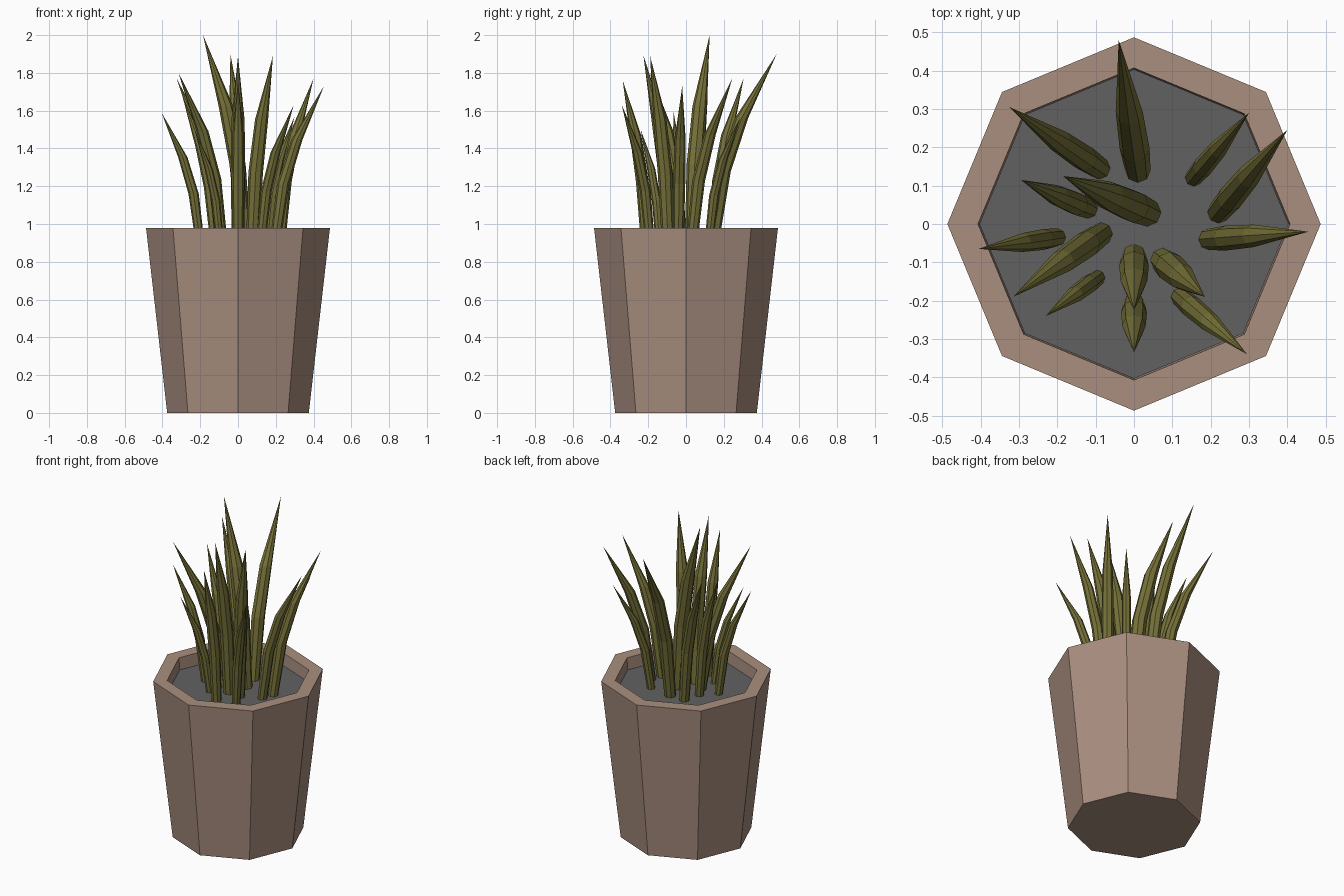
import bpy, bmesh, math
from mathutils import Vector

if "Cube" in bpy.data.objects:
    bpy.data.objects.remove(bpy.data.objects["Cube"])


def material(name, rgb):
    m = bpy.data.materials.new(name)
    m.diffuse_color = (*rgb, 1)
    m.use_nodes = True
    m.node_tree.nodes["Principled BSDF"].inputs["Base Color"].default_value = m.diffuse_color
    return m


clay = material("clay", (0.40, 0.275, 0.215))
soil_grey = material("soil_grey", (0.12, 0.12, 0.12))
leaf_green = material("leaf_green", (0.18, 0.165, 0.04))


def loft(name, rings, sides, mat, cap_end=True):
    """Join rings of (centre, radius); a zero radius closes to a point."""
    bm = bmesh.new()
    prev = None
    for centre, r in rings:
        if r == 0:
            cur = [bm.verts.new(centre)]
        else:
            cur = [bm.verts.new(Vector(centre) + Vector((r * math.cos(a), r * math.sin(a), 0)))
                   for a in (math.tau * i / sides for i in range(sides))]
        if prev is None:
            bm.faces.new(cur[::-1])
        else:
            for i in range(sides):
                j = (i + 1) % sides
                if len(cur) == 1:
                    bm.faces.new((prev[i], prev[j], cur[0]))
                else:
                    bm.faces.new((prev[i], prev[j], cur[j], cur[i]))
        prev = cur
    if cap_end and len(prev) > 1:
        bm.faces.new(prev)
    me = bpy.data.meshes.new(name)
    bm.to_mesh(me)
    bm.free()
    me.materials.append(mat)
    ob = bpy.data.objects.new(name, me)
    bpy.context.collection.objects.link(ob)
    return ob


# Octagonal tapered pot with a thick rim
SOIL_Z = 0.905
loft("pot", [((0, 0, 0), 0.375), ((0, 0, 0.98), 0.487),
             ((0, 0, 0.98), 0.407), ((0, 0, SOIL_Z - 0.02), 0.402)], 8, clay)

# Soil disc
loft("soil", [((0, 0, SOIL_Z - 0.015), 0.402), ((0, 0, SOIL_Z), 0.404)], 8, soil_grey)

# Leaves: base x, y, then tip x, y, z
leaves = [
    (0.01, 0.14, -0.04, 0.48, 1.90),
    (-0.09, 0.145, -0.325, 0.305, 1.77),
    (0.035, 0.03, -0.185, 0.125, 2.00),
    (-0.12, 0.04, -0.295, 0.115, 1.68),
    (0.155, 0.12, 0.30, 0.29, 1.57),
    (0.22, 0.03, 0.40, 0.245, 1.77),
    (0.195, -0.04, 0.455, -0.02, 1.73),
    (0.12, -0.19, 0.295, -0.34, 1.63),
    (0.075, -0.095, 0.185, -0.19, 1.89),
    (0.0, -0.085, 0.0, -0.225, 1.89),
    (0.0, -0.21, 0.0, -0.335, 1.76),
    (-0.095, -0.14, -0.23, -0.24, 1.50),
    (-0.085, -0.025, -0.315, -0.19, 1.80),
    (-0.20, -0.035, -0.405, -0.065, 1.59),
]
# height fraction, outward fraction, radius factor
profile = [(0, 0, 0.85), (0.38, 0.17, 1.0), (0.66, 0.45, 0.9), (1, 1, 0)]

for n, (bx, by, tx, ty, tz) in enumerate(leaves, 1):
    z0 = SOIL_Z - 0.01
    thick = 0.036 * (tz - z0) / 0.95 + 0.001
    rings = [((bx + (tx - bx) * o, by + (ty - by) * o, z0 + (tz - z0) * h), thick * k)
             for h, o, k in profile]
    loft(f"leaf_{n:02d}", rings, 8, leaf_green)
